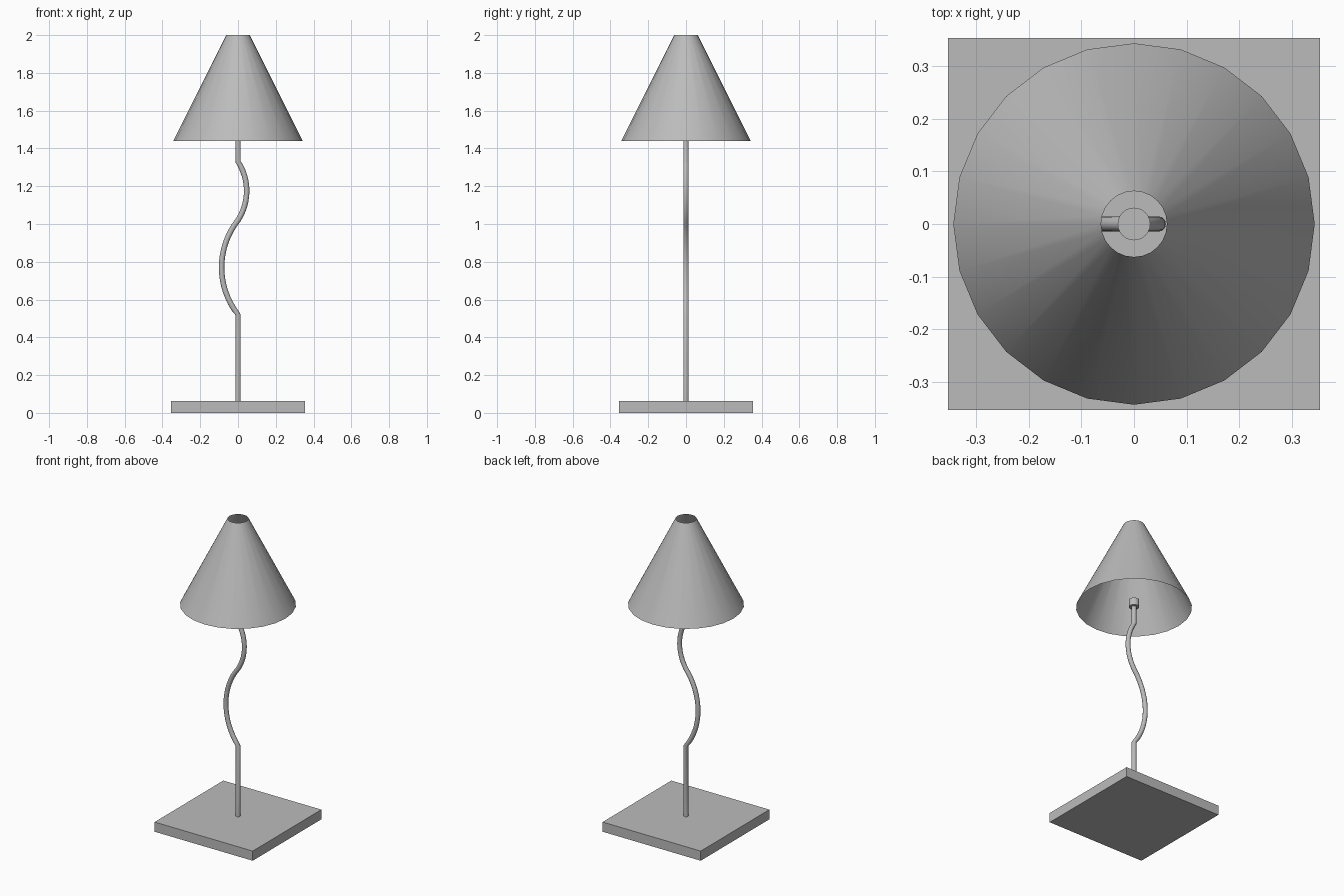
import bpy
import bmesh
import math

cube = bpy.data.objects.get("Cube")
if cube:
    bpy.data.objects.remove(cube, do_unlink=True)

grey = bpy.data.materials.new("plain_grey")
grey.use_nodes = True
colour = (0.5, 0.5, 0.5, 1)
grey.diffuse_color = colour
grey.node_tree.nodes["Principled BSDF"].inputs["Base Color"].default_value = colour


def add_part(name, bm, smooth=True):
    bmesh.ops.recalc_face_normals(bm, faces=bm.faces)
    mesh = bpy.data.meshes.new(name)
    bm.to_mesh(mesh)
    bm.free()
    mesh.materials.append(grey)
    obj = bpy.data.objects.new(name, mesh)
    bpy.context.collection.objects.link(obj)
    if smooth:
        bpy.ops.object.select_all(action="DESELECT")
        obj.select_set(True)
        bpy.context.view_layer.objects.active = obj
        bpy.ops.object.shade_smooth_by_angle(angle=math.radians(40))
    return obj


def cone(name, r_low, r_high, z_low, z_high, sides, capped):
    bm = bmesh.new()
    bmesh.ops.create_cone(bm, segments=sides, radius1=r_low, radius2=r_high,
                          depth=z_high - z_low, cap_ends=capped)
    bmesh.ops.translate(bm, verts=bm.verts, vec=(0, 0, (z_low + z_high) / 2))
    return add_part(name, bm)


def arc(z_low, z_high, bulge, steps):
    """Circular bow between two points on the axis, bulging along x."""
    half = (z_high - z_low) / 2
    radius = (half ** 2 + bulge ** 2) / (2 * abs(bulge))
    sweep = math.asin(half / radius)
    side = math.copysign(1, bulge)
    points = []
    for i in range(steps + 1):
        a = sweep * (2 * i / steps - 1)
        x = side * radius * (math.cos(a) - math.cos(sweep))
        points.append((x, z_low + half + radius * math.sin(a)))
    return points


def tube(name, path, radius, sides):
    """Round tube along a path in the xz plane, mitred at each bend."""
    bm = bmesh.new()
    rings = []
    for i, (x, z) in enumerate(path):
        x0, z0 = path[max(i - 1, 0)]
        x1, z1 = path[min(i + 1, len(path) - 1)]
        length = math.hypot(x1 - x0, z1 - z0)
        nx, nz = (z1 - z0) / length, -(x1 - x0) / length
        ring = []
        for k in range(sides):
            a = math.tau * k / sides
            c = radius * math.cos(a)
            ring.append(bm.verts.new((x + nx * c, radius * math.sin(a), z + nz * c)))
        rings.append(ring)
    for low, high in zip(rings, rings[1:]):
        for k in range(sides):
            n = (k + 1) % sides
            bm.faces.new((low[k], low[n], high[n], high[k]))
    bm.faces.new(rings[0])
    bm.faces.new(rings[-1])
    return add_part(name, bm)


# Square base slab
bm = bmesh.new()
bmesh.ops.create_cube(bm, size=1)
bmesh.ops.scale(bm, verts=bm.verts, vec=(0.707, 0.707, 0.063))
bmesh.ops.translate(bm, verts=bm.verts, vec=(0, 0, 0.0315))
add_part("base", bm, smooth=False)

# Wavy stem: straight, bow to the right, bow to the left, straight
stem_path = [(0, 0.06)] + arc(0.52, 1.02, -0.087, 16)
stem_path += arc(1.02, 1.33, 0.046, 12)[1:] + [(0, 1.492)]
tube("stem", stem_path, 0.0145, 16)

# Bulb socket and open conical shade
cone("socket", 0.031, 0.031, 1.443, 1.49, 24, True)
cone("shade", 0.343, 0.0625, 1.44, 2.0, 24, False)
